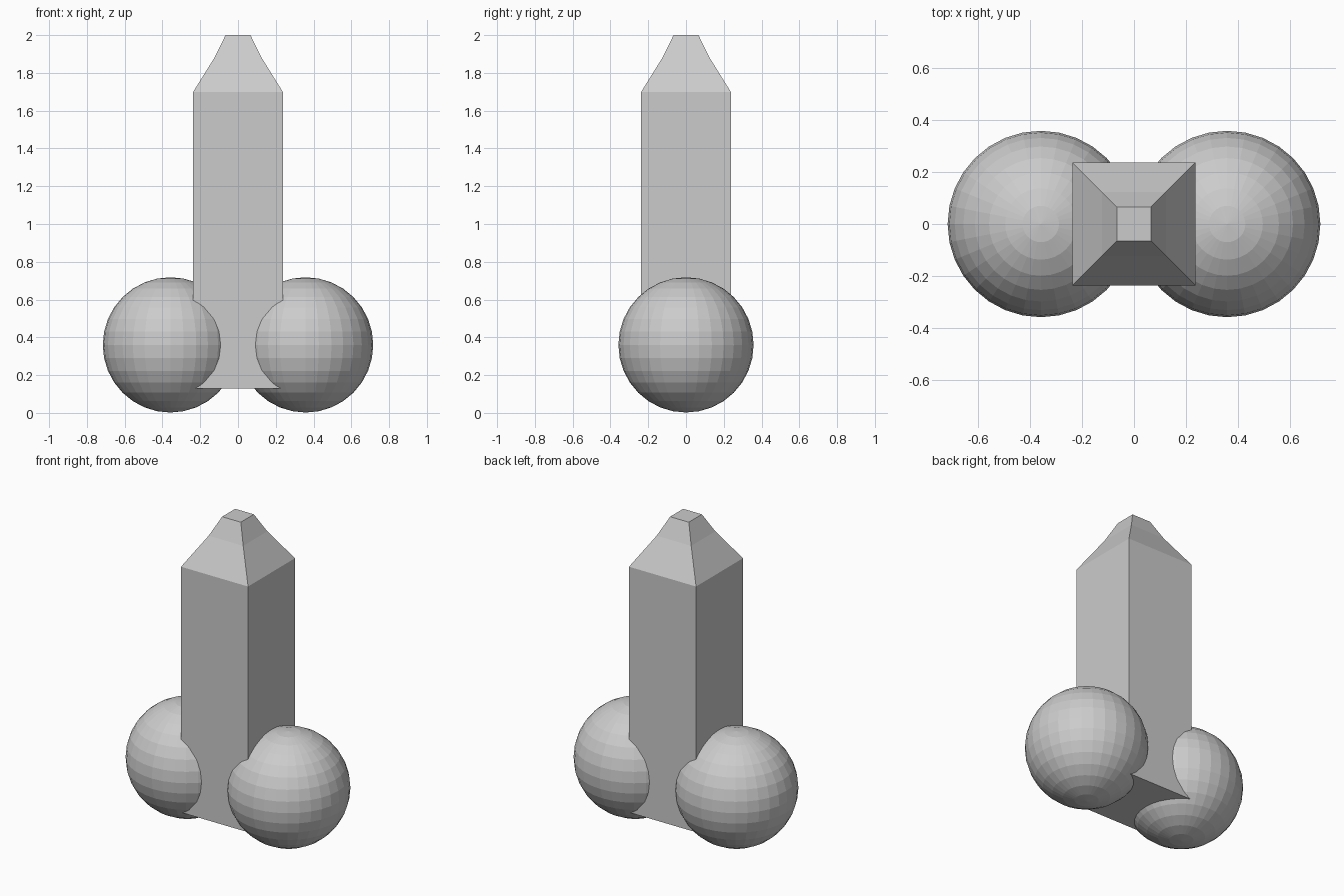
import bpy
import bmesh

if "Cube" in bpy.data.objects:
    bpy.data.objects.remove(bpy.data.objects["Cube"])


def make_object(name, bm):
    bmesh.ops.recalc_face_normals(bm, faces=bm.faces)
    mesh = bpy.data.meshes.new(name)
    bm.to_mesh(mesh)
    bm.free()
    obj = bpy.data.objects.new(name, mesh)
    bpy.context.collection.objects.link(obj)
    return obj


# Square column with a two-step tapered tip: (half width, height)
profile = [(0.237, 0.13), (0.237, 1.70), (0.122, 1.885), (0.066, 2.0)]
bm = bmesh.new()
rings = [[bm.verts.new((sx * w, sy * w, z))
          for sx, sy in ((-1, -1), (1, -1), (1, 1), (-1, 1))]
         for w, z in profile]
for low, high in zip(rings, rings[1:]):
    for i in range(4):
        j = (i + 1) % 4
        bm.faces.new((low[i], low[j], high[j], high[i]))
bm.faces.new(rings[0][::-1])
bm.faces.new(rings[-1])
make_object("square_column", bm)

# Flat-shaded spheres either side of the base
RADIUS = 0.358
for side, x in (("left", -RADIUS), ("right", RADIUS)):
    bm = bmesh.new()
    bmesh.ops.create_uvsphere(bm, u_segments=32, v_segments=16, radius=RADIUS)
    sphere = make_object(f"{side}_base_sphere", bm)
    sphere.location = (x, 0, 0.36)
